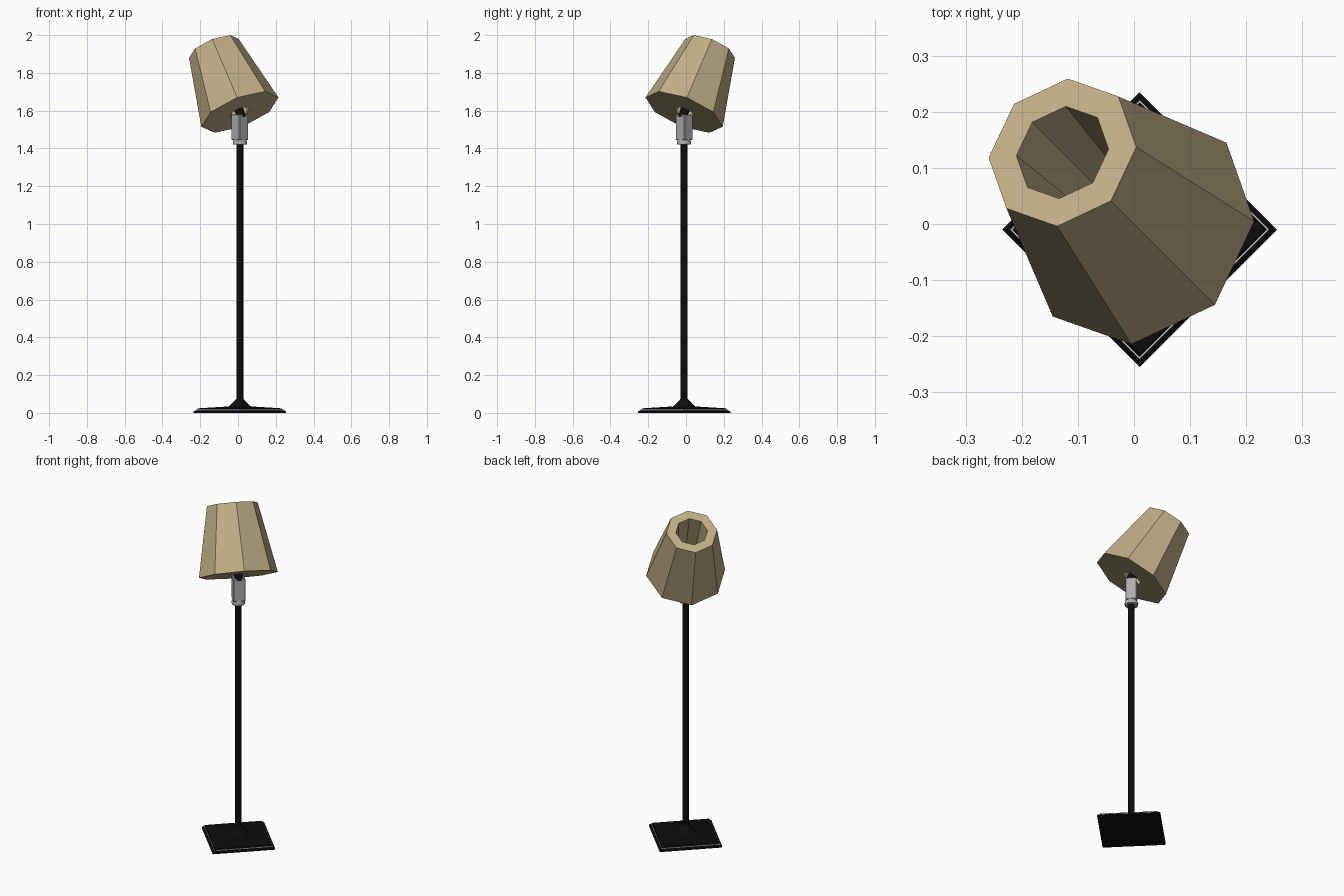
import bpy, bmesh
from math import sin, cos, pi, radians
from mathutils import Matrix, Vector

if "Cube" in bpy.data.objects:
    bpy.data.objects.remove(bpy.data.objects["Cube"])


def material(name, rgb):
    m = bpy.data.materials.new(name)
    m.diffuse_color = (*rgb, 1)
    m.use_nodes = True
    m.node_tree.nodes["Principled BSDF"].inputs["Base Color"].default_value = m.diffuse_color
    return m


black = material("black", (0.004, 0.004, 0.004))
tan = material("tan", (0.52, 0.42, 0.24))
grey = material("grey", (0.42, 0.42, 0.43))
white = material("white", (0.8, 0.8, 0.8))

CX, CY = 0.01, -0.01
STEM = Matrix.Translation((CX, CY, 0))


def finish(name, bm, mat, smooth=False):
    bmesh.ops.recalc_face_normals(bm, faces=bm.faces)
    mesh = bpy.data.meshes.new(name)
    bm.to_mesh(mesh)
    bm.free()
    mesh.materials.append(mat)
    ob = bpy.data.objects.new(name, mesh)
    bpy.context.collection.objects.link(ob)
    if smooth:
        bpy.ops.object.select_all(action='DESELECT')
        ob.select_set(True)
        bpy.context.view_layer.objects.active = ob
        bpy.ops.object.shade_smooth_by_angle(angle=radians(35))
    return ob


def turned(name, profile, sides, mat, frame=STEM, hollow=False, smooth=False):
    """Revolve (radius, height) points; hollow joins last ring to first, otherwise ends are capped."""
    bm = bmesh.new()
    rings = [[bm.verts.new(frame @ Vector((r * cos(2 * pi * i / sides), r * sin(2 * pi * i / sides), z)))
              for i in range(sides)] for r, z in profile]
    pairs = list(zip(rings, rings[1:]))
    if hollow:
        pairs.append((rings[-1], rings[0]))
    else:
        bm.faces.new(rings[0])
        bm.faces.new(rings[-1])
    for a, b in pairs:
        for i in range(sides):
            j = (i + 1) % sides
            bm.faces.new((a[i], a[j], b[j], b[i]))
    return finish(name, bm, mat, smooth)


# Square base plate in tiers, with a thin pale inlay
turned("base_plate", [(0.245, 0), (0.245, 0.007), (0.236, 0.013)], 4, black)
turned("base_inlay", [(0.231, 0.012), (0.231, 0.017)], 4, white)
turned("base_top", [(0.228, 0.015), (0.222, 0.024), (0.08, 0.033)], 4, black)

# Conical foot and pole
turned("foot_cone", [(0.066, 0.03), (0.055, 0.037), (0.022, 0.07), (0.018, 0.077)], 16, black, smooth=True)
turned("pole", [(0.018, 0.06), (0.018, 1.43)], 16, black, smooth=True)

# Grey bracket: flared collar and a channel open to the tilt side
turned("bracket_collar", [(0.036, 1.42), (0.038, 1.432), (0.03, 1.455)], 16, grey, smooth=True)
bracket = STEM @ Matrix.Rotation(radians(135), 4, 'Z')   # local x points toward the tilt
side = (0.062, 0.014, 0.135)
for name, x, y, size in (("bracket_left", 0, 0.026, side),
                         ("bracket_right", 0, -0.026, side),
                         ("bracket_back", -0.025, 0, (0.012, 0.05, 0.135))):
    bm = bmesh.new()
    bmesh.ops.create_cube(bm, size=1, matrix=bracket @ Matrix.Translation((x, y, 1.512))
                          @ Matrix.Diagonal((*size, 1)))
    bmesh.ops.bevel(bm, geom=bm.edges[:], offset=0.003, segments=1, affect='EDGES')
    finish(name, bm, grey)
turned("hinge_arm", [(0.016, 1.44), (0.016, 1.59)], 12, black, smooth=True)

# Everything above the hinge leans 30 degrees
HEAD = Matrix.Translation((CX, CY, 1.5925)) @ Matrix.Rotation(radians(30), 4, Vector((-1, -1, 0)).normalized())

# Lamp socket
turned("socket", [(0.02, -0.035), (0.024, 0.0), (0.026, 0.03), (0.043, 0.05), (0.043, 0.125)],
       16, black, HEAD, smooth=True)

# Octagonal shade with a tapered opening through it
turned("shade", [(0.055, 0), (0.219, 0), (0.141, 0.389), (0.088, 0.389)], 8, tan, HEAD, hollow=True)
